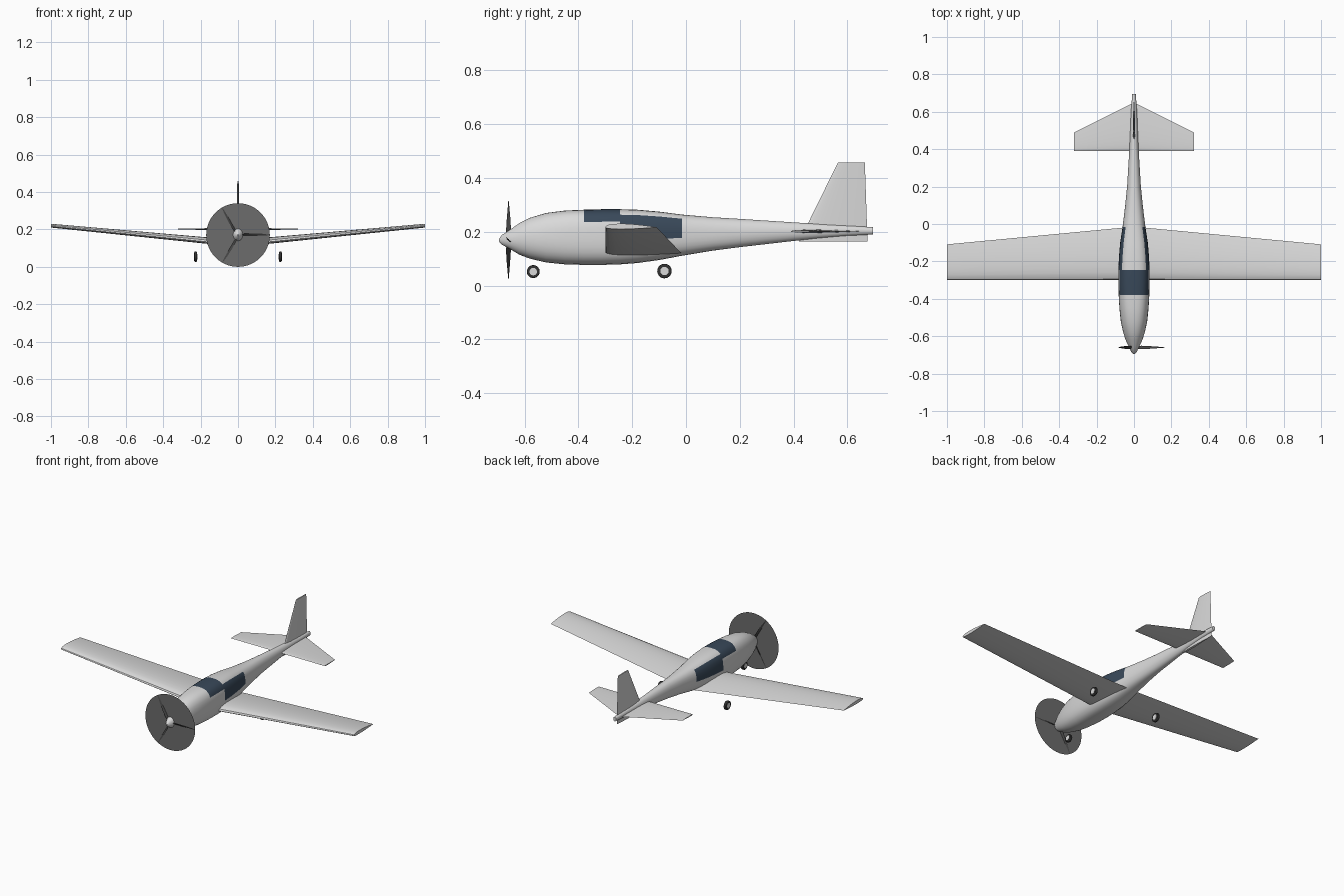
import bpy, bmesh, math
from mathutils import Vector, Matrix

if "Cube" in bpy.data.objects:
    bpy.data.objects.remove(bpy.data.objects["Cube"])


def material(name, r, g, b):
    m = bpy.data.materials.new(name)
    m.use_nodes = True
    m.diffuse_color = (r, g, b, 1)
    m.node_tree.nodes["Principled BSDF"].inputs["Base Color"].default_value = (r, g, b, 1)
    return m


PAINT = material("light_grey_paint", 0.7, 0.7, 0.7)
GLASS = material("blue_grey_glass", 0.04, 0.065, 0.1)
DISC = material("propeller_blur_grey", 0.15, 0.15, 0.15)
BLADE = material("blade_dark_grey", 0.06, 0.06, 0.06)
RUBBER = material("tyre_black", 0.03, 0.03, 0.03)


def finish(name, bm, mats, smooth=35):
    bmesh.ops.recalc_face_normals(bm, faces=bm.faces)
    mesh = bpy.data.meshes.new(name)
    bm.to_mesh(mesh)
    bm.free()
    obj = bpy.data.objects.new(name, mesh)
    bpy.context.collection.objects.link(obj)
    for m in mats:
        mesh.materials.append(m)
    bpy.ops.object.select_all(action="DESELECT")
    obj.select_set(True)
    bpy.context.view_layer.objects.active = obj
    if smooth:
        bpy.ops.object.shade_smooth_by_angle(angle=math.radians(smooth))
    return obj


def loft(bm, rings):
    """Skin closed rings of points and cap both ends; returns faces per span."""
    vs = [[bm.verts.new(p) for p in ring] for ring in rings]
    n = len(vs[0])
    spans = [[bm.faces.new((a[i], a[(i + 1) % n], b[(i + 1) % n], b[i])) for i in range(n)]
             for a, b in zip(vs, vs[1:])]
    bm.faces.new(vs[0])
    bm.faces.new(vs[-1])
    return spans


# Fuselage: stations of y, top, bottom, half width, squareness
STATIONS = [
    (-0.695, 0.174, 0.164, 0.004, 2), (-0.685, 0.188, 0.152, 0.014, 2),
    (-0.66, 0.204, 0.139, 0.026, 2), (-0.62, 0.232, 0.115, 0.045, 2.1),
    (-0.58, 0.252, 0.100, 0.058, 2.2), (-0.52, 0.270, 0.086, 0.071, 2.4),
    (-0.45, 0.279, 0.079, 0.078, 2.6), (-0.38, 0.282, 0.077, 0.082, 2.8),
    (-0.31, 0.284, 0.077, 0.083, 2.9), (-0.245, 0.284, 0.079, 0.083, 2.9),
    (-0.18, 0.282, 0.084, 0.081, 2.8), (-0.10, 0.275, 0.095, 0.074, 2.7),
    (-0.015, 0.264, 0.111, 0.061, 2.6), (0.1, 0.254, 0.130, 0.047, 2.4),
    (0.2, 0.248, 0.143, 0.037, 2.2), (0.4, 0.235, 0.166, 0.025, 2),
    (0.6, 0.223, 0.185, 0.016, 2), (0.695, 0.217, 0.190, 0.010, 2)]
LEVELS = [0.998, 0.98, 0.94, 0.88, 0.8, 0.68, 0.55, 0.35, 0.12, -0.13,
          -0.35, -0.55, -0.7, -0.82, -0.91, -0.97, -0.998]


def section(y, top, bottom, width, power):
    mid, half = (top + bottom) / 2, (top - bottom) / 2
    side = [(width * (1 - abs(s) ** power) ** (1 / power), y, mid + half * s) for s in LEVELS]
    return ([(0, y, top)] + side + [(0, y, bottom)]
            + [(-x, yy, z) for x, yy, z in reversed(side)])


bm = bmesh.new()
spans = loft(bm, [section(*s) for s in STATIONS])
levels = [1] + LEVELS + [-1]
for station, faces in zip(STATIONS, spans):
    for i, f in enumerate(faces):
        row = min(i, len(faces) - 1 - i)
        level = (levels[row] + levels[row + 1]) / 2
        windscreen = -0.39 < station[0] < -0.25 and level > 0.55
        side_window = -0.25 < station[0] < -0.05 and -0.13 < level < 0.8
        f.material_index = int(windscreen or side_window)
finish("fuselage", bm, [PAINT, GLASS])


# Lifting surfaces: stations of leading edge, chord, thickness above and below
def airfoil(lead, chord, above, below, axis, steps=12):
    def bulge(t):
        return 2.6 * (math.sqrt(t) - t) * (1 - 0.25 * t) + 0.9 * t * (1 - t)

    ts = [(1 - math.cos(math.pi * k / steps)) / 2 for k in range(steps + 1)]
    lead, axis = Vector(lead), Vector(axis)
    path = [(t, above) for t in ts] + [(t, -below) for t in ts[-2:0:-1]]
    return [lead + Vector((0, chord * t, 0)) + axis * (h * bulge(t)) for t, h in path]


def surface(name, stations, axis):
    bm = bmesh.new()
    loft(bm, [airfoil(*s, axis) for s in stations])
    return finish(name, bm, [PAINT])


surface("wing", [(((x, -0.3, 0.117 + 0.1 * abs(x))), 0.286 - 0.095 * abs(x),
                  0.034 - 0.017 * abs(x), 0.014 - 0.005 * abs(x)) for x in (-1, 0, 1)], (0, 0, 1))
surface("tailplane", [((x, 0.39, 0.202), 0.26 - 0.5 * abs(x), 0.008 - 0.014 * abs(x),
                       0.008 - 0.014 * abs(x)) for x in (-0.32, 0, 0.32)], (0, 0, 1))
surface("fin", [((0, 0.42, 0.163), 0.255, 0.009, 0.009),
                ((0, 0.565, 0.458), 0.1, 0.005, 0.005)], (1, 0, 0))

# Propeller: blurred disc and three twisted blades
HUB = Vector((0, -0.66, 0.17))
bm = bmesh.new()
bmesh.ops.create_circle(bm, cap_ends=True, segments=64, radius=0.17,
                        matrix=Matrix.Translation(HUB) @ Matrix.Rotation(math.pi / 2, 4, "X"))
finish("propeller_disc", bm, [DISC], 0)

BLADE_SHAPE = [(0.01, 0.008, 60), (0.04, 0.012, 50), (0.08, 0.012, 38),
               (0.13, 0.008, 28), (0.168, 0.002, 22)]
bm = bmesh.new()
for k in range(3):
    spin = Matrix.Rotation(k * math.tau / 3, 3, "Y")
    rings = []
    for radius, width, pitch in BLADE_SHAPE:
        twist = Matrix.Rotation(math.radians(pitch), 3, "X")
        corners = [(width, 0), (0, width / 5), (-width, 0), (0, -width / 5)]
        rings.append([HUB + spin @ (Vector((radius, 0, 0)) + twist @ Vector((0, b, a)))
                      for a, b in corners])
    loft(bm, rings)
finish("propeller_blades", bm, [BLADE])


# Wheels: rounded tyre with a pale hub
def cylinder(bm, radius, width, centre, bevel):
    made = bmesh.ops.create_cone(
        bm, cap_ends=True, segments=32, radius1=radius, radius2=radius, depth=width,
        matrix=Matrix.Translation(centre) @ Matrix.Rotation(math.pi / 2, 4, "Y"))
    if bevel:
        rims = [e for e in bm.edges if all(abs(f.normal.x) > 0.9 for f in e.link_faces[:1])
                or abs(e.link_faces[1].normal.x) > 0.9]
        bmesh.ops.bevel(bm, geom=rims, offset=bevel, segments=3, profile=0.5, affect="EDGES")
    return made


def wheel(name, x, y, z, radius):
    bm = bmesh.new()
    cylinder(bm, radius, 0.016, (x, y, z), 0.004)
    finish(name + "_tyre", bm, [RUBBER])
    bm = bmesh.new()
    cylinder(bm, radius * 0.58, 0.018, (x, y, z), 0)
    finish(name + "_hub", bm, [PAINT])


wheel("nose_wheel", 0, -0.568, 0.052, 0.024)
wheel("left_main_wheel", 0.226, -0.08, 0.054, 0.027)
wheel("right_main_wheel", -0.226, -0.08, 0.054, 0.027)
